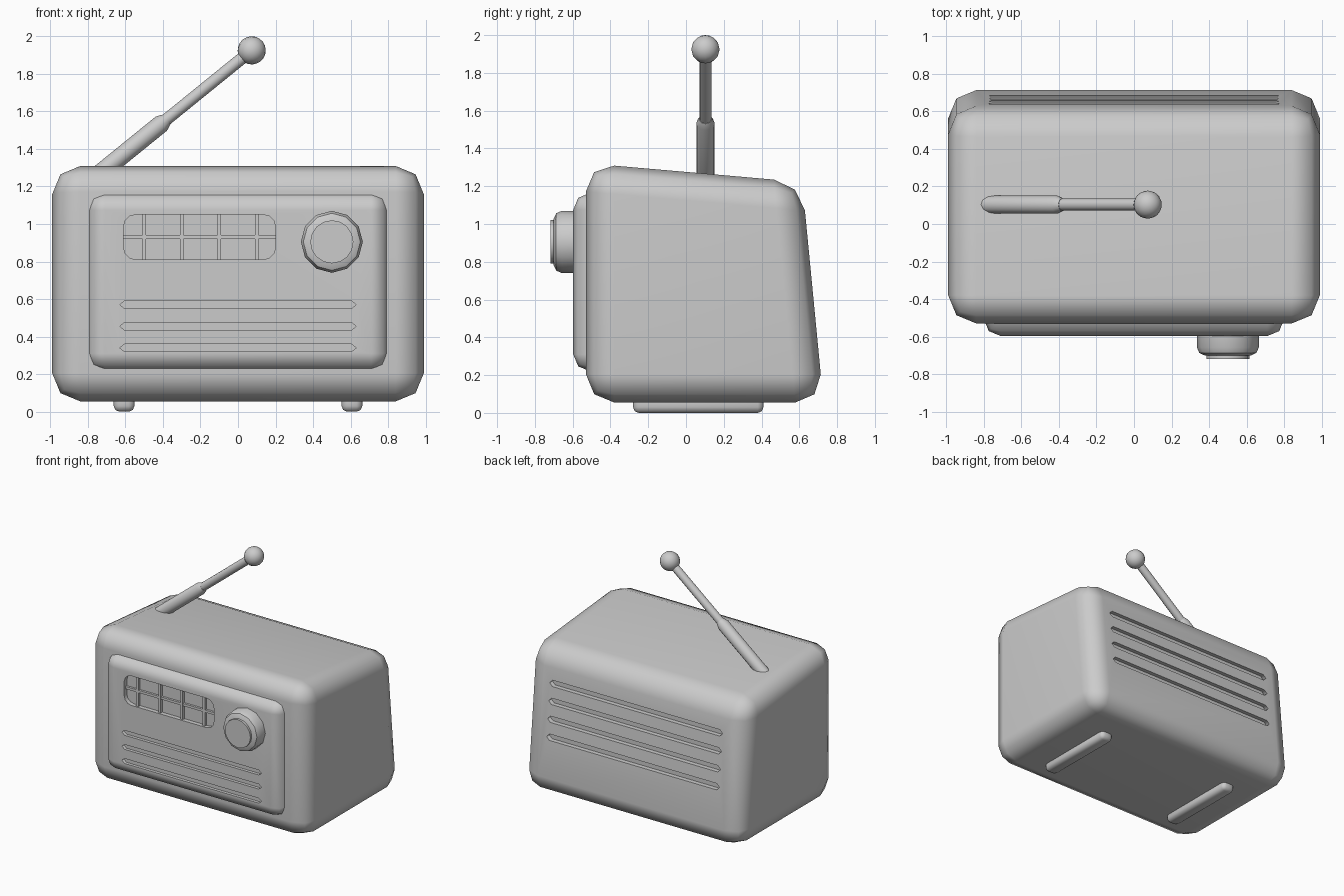
import bpy, bmesh
from math import pi, cos, sin, radians
from mathutils import Vector

if "Cube" in bpy.data.objects:
    bpy.data.objects.remove(bpy.data.objects["Cube"])


def make(name, bm):
    bmesh.ops.recalc_face_normals(bm, faces=bm.faces)
    me = bpy.data.meshes.new(name)
    bm.to_mesh(me)
    bm.free()
    ob = bpy.data.objects.new(name, me)
    bpy.context.collection.objects.link(ob)
    return ob


def activate(ob):
    bpy.ops.object.select_all(action='DESELECT')
    ob.select_set(True)
    bpy.context.view_layer.objects.active = ob


def smooth(ob, angle=50):
    activate(ob)
    bpy.ops.object.shade_smooth_by_angle(angle=radians(angle))
    return ob


def box_bm(lo, hi, bevel=0, segments=2, shape=None):
    bm = bmesh.new()
    bmesh.ops.create_cube(bm, size=1)
    for v in bm.verts:
        v.co = [lo[i] if v.co[i] < 0 else hi[i] for i in range(3)]
        if shape:
            shape(v)
    if bevel:
        bmesh.ops.bevel(bm, geom=bm.edges[:], offset=bevel, segments=segments,
                        profile=0.5, affect='EDGES', clamp_overlap=True)
    return bm


def add_prism(bm, outline, y0, y1):
    # extrude an x-z outline along y
    rings = [[bm.verts.new((x, y, z)) for x, z in outline] for y in (y0, y1)]
    n = len(outline)
    bm.faces.new(rings[0])
    bm.faces.new(rings[1][::-1])
    for i in range(n):
        j = (i + 1) % n
        bm.faces.new((rings[0][i], rings[0][j], rings[1][j], rings[1][i]))


def slot(half, h, z):
    t = half - 0.025
    return [(-half, z), (-t, z - h), (t, z - h), (half, z), (t, z + h), (-t, z + h)]


def rounded(x0, x1, z0, z1, r, steps=3):
    pts = []
    for k, (cx, cz) in enumerate([(x1 - r, z1 - r), (x0 + r, z1 - r), (x0 + r, z0 + r), (x1 - r, z0 + r)]):
        for s in range(steps + 1):
            a = (k + s / steps) * pi / 2
            pts.append((cx + r * cos(a), cz + r * sin(a)))
    return pts


def cut(ob, bm):
    cutter = make("cutter", bm)
    cutter.hide_render = True
    mod = ob.modifiers.new("cut", 'BOOLEAN')
    mod.operation, mod.solver, mod.object = 'DIFFERENCE', 'EXACT', cutter
    activate(ob)
    bpy.ops.object.modifier_apply(modifier=mod.name)
    bpy.data.objects.remove(cutter)
    smooth(ob)
    wn = ob.modifiers.new("weighted", 'WEIGHTED_NORMAL')
    wn.keep_sharp = True


def lathe(name, profile, sides, origin, axis):
    # profile of (radius, distance) revolved round an axis
    bm = bmesh.new()
    q = Vector(axis).to_track_quat('Z', 'Y')
    rings = []
    for r, d in profile:
        rings.append([bm.verts.new(Vector(origin) + q @ Vector((r * cos(2 * pi * i / sides), r * sin(2 * pi * i / sides), d)))
                      for i in range(sides)])
    bm.faces.new(rings[0])
    bm.faces.new(rings[-1])
    for a, b in zip(rings, rings[1:]):
        for i in range(sides):
            j = (i + 1) % sides
            bm.faces.new((a[i], a[j], b[j], b[i]))
    return make(name, bm)


# Body: sloped top and back, rounded edges
def slope(v):
    back, top = v.co.y > 0, v.co.z > 0.7
    if back and top:
        v.co.y, v.co.z = 0.615, 1.222


body = make("body", box_bm((-0.99, -0.53, 0.055), (0.99, 0.728, 1.322), 0.15, 2, slope))

# Back vents, following the sloped back
vents = bmesh.new()
for i in range(4):
    z = 0.95 - 0.141 * i
    y = 0.733 - 0.0955 * z
    add_prism(vents, slot(0.78, 0.025, z), y - 0.035, y + 0.1)
cut(body, vents)

# Front panel with dial window and grooves
panel = make("front_panel", box_bm((-0.8, -0.597, 0.22), (0.8, -0.40, 1.165), 0.09, 2))
holes = bmesh.new()
add_prism(holes, rounded(-0.61, 0.2, 0.81, 1.05, 0.065), -0.7, -0.562)
for z in (0.57, 0.455, 0.34):
    add_prism(holes, slot(0.63, 0.02, z), -0.7, -0.572)
cut(panel, holes)

# Dial grid bars
for i in range(4):
    x = -0.5 + 0.2 * i
    make(f"dial_bar_{i + 1}", box_bm((x - 0.01, -0.585, 0.808), (x + 0.01, -0.555, 1.052)))
make("dial_crossbar", box_bm((-0.612, -0.58, 0.921), (0.202, -0.555, 0.941)))

# Tuning knob and cap
knob = [(0.165, -0.03), (0.165, 0.06), (0.152, 0.09), (0.122, 0.104)]
smooth(lathe("knob", knob, 12, (0.5, -0.597, 0.905), (0, -1, 0)), 40)
smooth(lathe("knob_cap", [(0.115, 0.09), (0.115, 0.121)], 16, (0.5, -0.597, 0.905), (0, -1, 0)), 40)

# Antenna: thick sleeve, thin rod, ball tip
tip = Vector((0.073, 0.103, 1.925))
d = Vector((0.777, 0, 0.63)).normalized()
length = 1.14
base = tip - d * length
smooth(lathe("antenna_sleeve", [(0.048, 0), (0.048, length - 0.62), (0.034, length - 0.585)], 12, base, d), 40)
smooth(lathe("antenna_rod", [(0.032, length - 0.65), (0.032, length)], 12, base, d), 40)
bm = bmesh.new()
bmesh.ops.create_uvsphere(bm, u_segments=16, v_segments=10, radius=0.075)
q = d.to_track_quat('Z', 'Y')
for v in bm.verts:
    v.co = tip + q @ v.co
smooth(make("antenna_ball", bm))

# Feet: two long rounded bars
for side, name in ((-1, "left_foot"), (1, "right_foot")):
    x = 0.607 * side
    smooth(make(name, box_bm((x - 0.055, -0.28, 0.0), (x + 0.055, 0.41, 0.1), 0.03, 2)))
